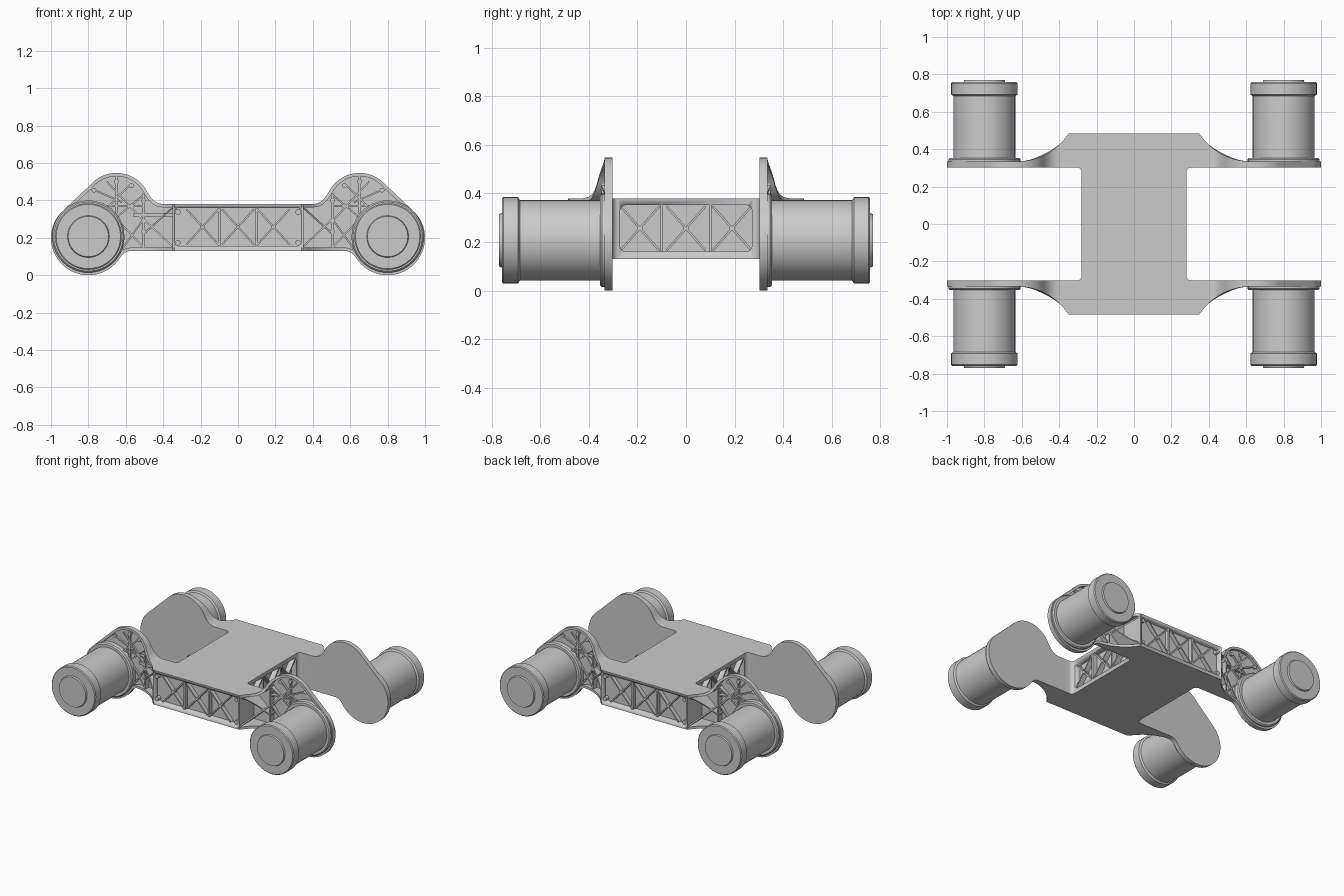
import bpy, bmesh, math
from mathutils import Vector, Matrix

if "Cube" in bpy.data.objects:
    bpy.data.objects.remove(bpy.data.objects["Cube"])

FRONT = lambda u, v, d: (u, d, v)      # panels facing y
SIDE = lambda u, v, d: (d, u, v)       # panels facing x
TOP = lambda u, v, d: (u, v, d)


def finish(name, bm, mirror=(False, False), angle=30):
    bmesh.ops.recalc_face_normals(bm, faces=bm.faces)
    me = bpy.data.meshes.new(name)
    bm.to_mesh(me)
    bm.free()
    ob = bpy.data.objects.new(name, me)
    bpy.context.collection.objects.link(ob)
    bpy.ops.object.select_all(action='DESELECT')
    ob.select_set(True)
    bpy.context.view_layer.objects.active = ob
    bpy.ops.object.shade_smooth_by_angle(angle=math.radians(angle))
    if any(mirror):
        m = ob.modifiers.new("mirror", 'MIRROR')
        m.use_axis = (mirror[0], mirror[1], False)
        m.use_mirror_merge = False
    return ob


def prism(bm, pts, d0, d1, to):
    a = [bm.verts.new(to(u, v, d0)) for u, v in pts]
    b = [bm.verts.new(to(u, v, d1)) for u, v in pts]
    bm.faces.new(a)
    bm.faces.new(b)
    n = len(pts)
    for i in range(n):
        j = (i + 1) % n
        bm.faces.new((a[i], a[j], b[j], b[i]))


def strip(bm, left, right, d0, depth, to):
    # wall between two polylines, its height given by depth(u)
    rings = []
    for l, r in zip(left, right):
        d1 = depth(l[0])
        rings.append([bm.verts.new(to(*p)) for p in
                      ((l[0], l[1], d0), (l[0], l[1], d1), (r[0], r[1], d1), (r[0], r[1], d0))])
    for a, b in zip(rings, rings[1:]):
        for k in range(4):
            m = (k + 1) % 4
            bm.faces.new((a[k], a[m], b[m], b[k]))
    bm.faces.new(rings[0])
    bm.faces.new(rings[-1])


def rib(bm, p, q, w, d0, depth, to, n=1):
    p, q = Vector(p), Vector(q)
    t = (q - p).normalized()
    s = Vector((-t.y, t.x)) * w / 2
    mid = [p.lerp(q, i / n) for i in range(n + 1)]
    strip(bm, [m + s for m in mid], [m - s for m in mid], d0, depth, to)


def arc(cx, cy, r, a0, a1, n):
    return [(cx + r * math.cos(math.radians(a0 + (a1 - a0) * i / n)),
             cy + r * math.sin(math.radians(a0 + (a1 - a0) * i / n))) for i in range(n + 1)]


def round_rect(x0, x1, y0, y1, r):
    return (arc(x1 - r, y1 - r, r, 0, 90, 4) + arc(x0 + r, y1 - r, r, 90, 180, 4)
            + arc(x0 + r, y0 + r, r, 180, 270, 4) + arc(x1 - r, y0 + r, r, 270, 360, 4))


# central body with recessed side panels
quarter = [(.35, .483), (.35, .302)] + arc(.305, .277, .025, 90, 180, 5)
right = quarter + [(x, -y) for x, y in reversed(quarter)]
outline = right + [(-x, -y) for x, y in right]
bm = bmesh.new()
prism(bm, outline, .13, .38, TOP)
body = finish("body", bm)

bm = bmesh.new()
for s in (-1, 1):
    prism(bm, round_rect(-.337, .337, .157, .36, .02), s * .45, s * .55, FRONT)
    prism(bm, round_rect(-.272, .272, .16, .352, .025), s * .24, s * .30, SIDE)
cutter = finish("panel_cutter", bm)
cutter.hide_render = True
mod = body.modifiers.new("recess", 'BOOLEAN')
mod.object = cutter
mod.operation = 'DIFFERENCE'
mod.solver = 'EXACT'
bpy.context.view_layer.objects.active = body
bpy.ops.object.modifier_apply(modifier="recess")
bpy.data.objects.remove(cutter)

# crossed ribs in the four body panels
for name, to, d0, d1, half, z0, z1, mir in (
        ("front_panel_ribs", FRONT, .445, .479, .085, .165, .352, (False, True)),
        ("side_panel_ribs", SIDE, .235, .277, .08, .165, .347, (True, False))):
    bm = bmesh.new()
    flat = lambda u, d=d1: d
    for c in (-.19, 0, .19):
        rib(bm, (c - half, z0), (c + half, z1), .009, d0, flat, to)
        rib(bm, (c - half, z1), (c + half, z0), .009, d0, flat, to)
        prism(bm, arc(c, (z0 + z1) / 2, .011, 0, 337.5, 15), d0, d1, to)
    for c in (-.1, .1):
        rib(bm, (c, .155), (c, .362), .012, d0, flat, to)
    if to is FRONT:
        for u in (-.322, .322):
            for v in (.174, .338):
                prism(bm, arc(u, v, .015, 0, 337.5, 15), d0, d1, to)
    finish(name, bm, mir)


# arms: flat web, flared rim flange and ribs
def flare(x):
    if x >= .62:
        return .335
    return .335 + .318 - math.sqrt(.318 ** 2 - (.62 - max(x, .35)) ** 2)


MOTOR = (.8, .2)
prof = [(.34 + .02 * i, .38) for i in range(4)] + [(.425, .385), (.445, .395), (.463, .412)]
prof += arc(.65, .362, .185, 155, 40, 18) + arc(*MOTOR, .2, 40, -150, 28)
prof += [(.607, .120), (.585, .129)] + [(.56 - .02 * i, .13) for i in range(12)]
inner = []
for i, p in enumerate(prof):
    a, b = Vector(prof[max(i - 1, 0)]), Vector(prof[min(i + 1, len(prof) - 1)])
    t = (b - a).normalized()
    inner.append((p[0] + t.y * .018, p[1] - t.x * .018))

bm = bmesh.new()
prism(bm, prof, .302, .314, FRONT)
finish("arm_web", bm, (True, True))

bm = bmesh.new()
strip(bm, prof, inner, .302, flare, FRONT)
finish("arm_rim", bm, (True, True))

bm = bmesh.new()
low = lambda x: flare(x) - .008
nodes = [(.505, .235), (.505, .40), (.505, .29), (.65, .50), (.57, .48), (.57, .37), (.77, .455)]
segs = [((.345, .15), (.505, .30)), ((.345, .365), (.505, .22)), ((.505, .14), (.505, .44)),
        ((.505, .15), (.63, .28)), ((.505, .30), (.62, .14)), ((.505, .29), (.70, .50)),
        ((.505, .43), (.66, .30)), ((.57, .49), (.72, .34)), ((.65, .53), (.65, .33)),
        ((.62, .39), (.80, .47)), ((.505, .37), (.70, .37))]
for p, q in segs:
    rib(bm, p, q, .009, .305, low, FRONT, 10)
for u, v in nodes:
    prism(bm, arc(u, v, .013, 0, 330, 11), .305, low(u), FRONT)
finish("arm_ribs", bm, (True, True))

# small pin beside the front left arm
bm = bmesh.new()
rib(bm, (-.56, .322), (-.345, .322), .02, -.345, lambda u: -.325, FRONT)
finish("arm_pin", bm)

# motors: revolved about the y axis
bm = bmesh.new()
cx, cz = .8, .207
shape = [(0, .314), (.193, .314), (.193, .346), (.185, .354), (.166, .354), (.166, .684),
         (.178, .692), (.178, .752), (.172, .758), (.112, .758), (.108, .769), (0, .769)]
vs = [bm.verts.new((cx + r, y, cz)) for r, y in shape]
es = [bm.edges.new(e) for e in zip(vs, vs[1:])]
bmesh.ops.spin(bm, geom=vs + es, cent=(cx, 0, cz), axis=(0, 1, 0),
               angle=math.tau, steps=40, use_duplicate=False)
bmesh.ops.remove_doubles(bm, verts=bm.verts, dist=1e-4)
finish("motor", bm, (True, True))
